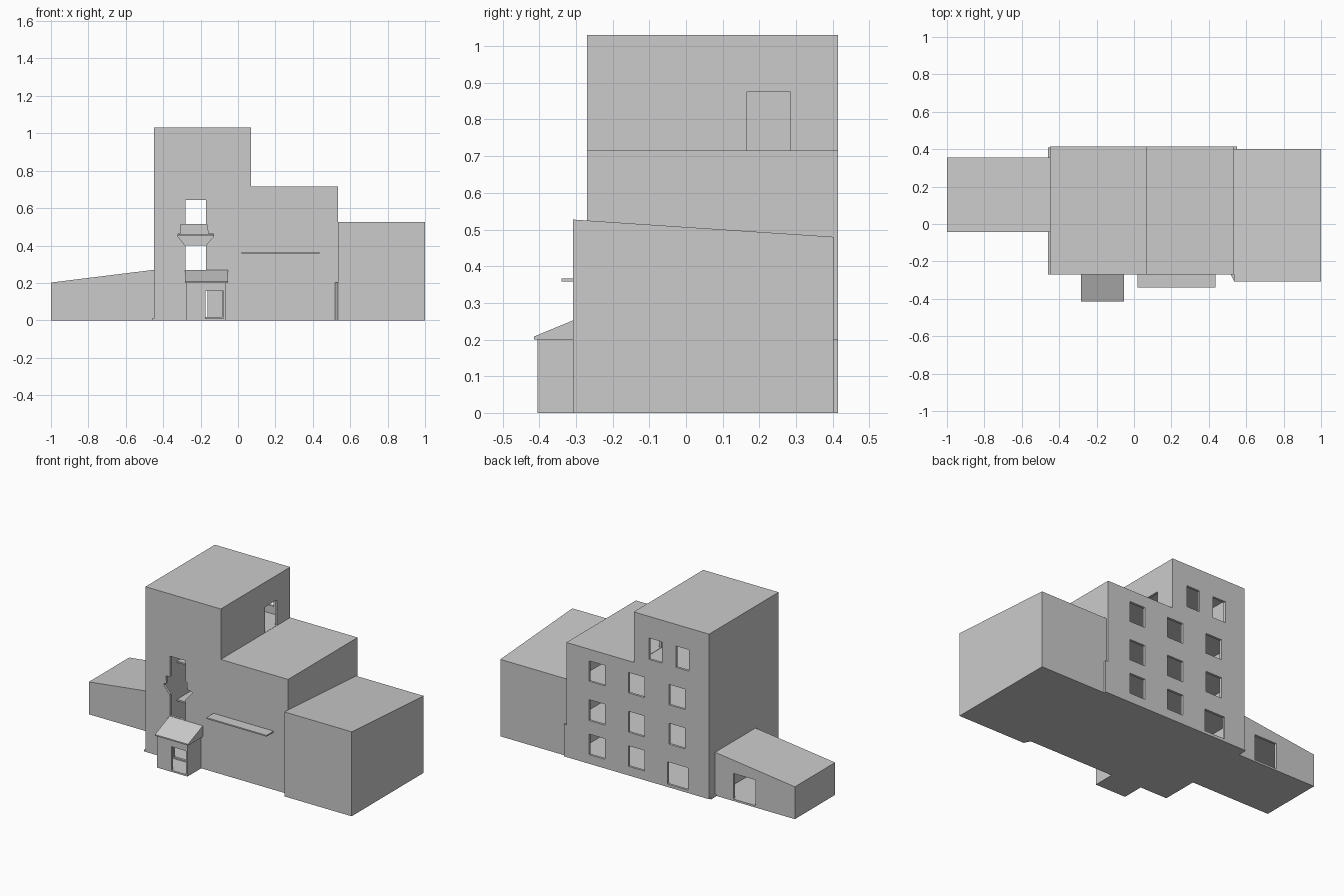
import bpy, bmesh
from mathutils import Vector

if "Cube" in bpy.data.objects:
    bpy.data.objects.remove(bpy.data.objects["Cube"])


def prism(name, pts, axis, lo, hi):
    """Extrude a 2D profile along an axis ('x': yz, 'y': xz, 'z': xy)."""
    def place(a, b, d):
        return {'x': (d, a, b), 'y': (a, d, b), 'z': (a, b, d)}[axis]
    bm = bmesh.new()
    face = bm.faces.new([bm.verts.new(place(a, b, lo)) for a, b in pts])
    ext = bmesh.ops.extrude_face_region(bm, geom=[face])
    moved = [g for g in ext['geom'] if isinstance(g, bmesh.types.BMVert)]
    bmesh.ops.translate(bm, verts=moved, vec=Vector(place(0, 0, hi - lo)))
    bmesh.ops.recalc_face_normals(bm, faces=bm.faces)
    me = bpy.data.meshes.new(name)
    bm.to_mesh(me)
    bm.free()
    ob = bpy.data.objects.new(name, me)
    bpy.context.collection.objects.link(ob)
    return ob


def box(name, x, y, z):
    return prism(name, [(x[0], z[0]), (x[1], z[0]), (x[1], z[1]), (x[0], z[1])],
                 'y', y[0], y[1])


def cut(ob, cutters):
    """Subtract the cutters, bake the result and remove them."""
    for c in cutters:
        c.hide_render = True
        m = ob.modifiers.new("cut", 'BOOLEAN')
        m.operation, m.solver, m.object = 'DIFFERENCE', 'EXACT', c
    bpy.context.view_layer.update()
    dg = bpy.context.evaluated_depsgraph_get()
    me = bpy.data.meshes.new_from_object(ob.evaluated_get(dg))
    ob.modifiers.clear()
    ob.data = me
    for c in cutters:
        bpy.data.objects.remove(c)


# main shell: tower plus lower middle block, hollow
shell = prism("main_walls", [(-.45, 0), (.535, 0), (.535, .715), (.07, .715),
                             (.07, 1.03), (-.45, 1.03)], 'y', -.27, .415)
cutters = [prism("cavity", [(-.435, .01), (.52, .01), (.52, .7), (.055, .7),
                            (.055, 1.015), (-.435, 1.015)], 'y', -.255, .4)]

# back windows: three columns, regular rows
rows = [(.27, .4), (.515, .642)]
ground_row = (.057, .185)
for x in [(.27, .378), (-.005, .106)]:
    for z in rows + [ground_row]:
        cutters.append(box("window", x, (.38, .44), z))
for z in rows:
    cutters.append(box("window", (-.282, -.172), (.38, .44), z))
for x in [(-.125, -.034), (-.311, -.22)]:
    cutters.append(box("window", x, (.38, .44), (.762, .895)))
cutters.append(box("back_door", (-.305, -.162), (.38, .44), (.018, .157)))

# stepped opening in the tower front
half = [(-.282, .27), (-.172, .27), (-.172, .4), (-.13, .45), (-.13, .46),
        (-.16, .465), (-.165, .512), (-.172, .512), (-.172, .642), (-.282, .642),
        (-.282, .512), (-.308, .512), (-.305, .465), (-.322, .46), (-.322, .45),
        (-.282, .4)]
cutters.append(prism("front_opening", half, 'y', -.3, -.24))
# doorway behind the porch and door onto the middle roof
cutters.append(box("porch_doorway", (-.255, -.085), (-.3, -.24), (.018, .16)))
cutters.append(box("roof_door", (.03, .1), (.165, .285), (.716, .875)))
cut(shell, cutters)

# base plinth
box("plinth", (-.46, .535), (-.27, .41), (0, .01))

# inner floors with a stairwell at the front of the tower
for i, z in enumerate([.21, .45]):
    prism(f"floor_{i + 1}", [(-.437, .02), (-.1, .02), (-.1, -.257), (.522, -.257),
                             (.522, .402), (-.437, .402)], 'z', z, z + .01)
box("tower_floor", (-.437, .07), (-.1, .402), (.7, .714))

# right wing with roof falling to the back
prism("right_wing", [(-.308, 0), (.402, 0), (.402, .48), (-.308, .527)], 'x', .535, 1)
# small corner fillets beside the right wing
prism("front_corner", [(.518, -.27), (.536, -.308), (.536, -.27)], 'z', 0, .203)
prism("back_corner", [(.535, .415), (.552, .415), (.552, .4), (.535, .4)], 'z', 0, .2)

# left wing with sloped roof and back door, hollow
wing = prism("left_wing", [(-1, 0), (-.45, 0), (-.45, .27), (-1, .202)], 'y', -.042, .355)
cut(wing, [prism("cavity", [(-.985, .01), (-.465, .01), (-.465, .253), (-.985, .189)],
                 'y', -.027, .34),
           box("wing_door", (-.728, -.575), (.32, .38), (.012, .172))])

# porch: hollow box, doorway on the right of its front
porch = box("porch_walls", (-.275, -.065), (-.405, -.27), (0, .203))
cut(porch, [box("cavity", (-.263, -.077), (-.393, -.2), (.01, .193)),
            box("porch_door", (-.175, -.077), (-.43, -.38), (.01, .157))])
prism("porch_roof", [(-.415, .2), (-.27, .2), (-.27, .268), (-.415, .208)],
      'x', -.283, -.054)

# canopy
box("canopy", (.02, .435), (-.34, -.265), (.358, .366))
